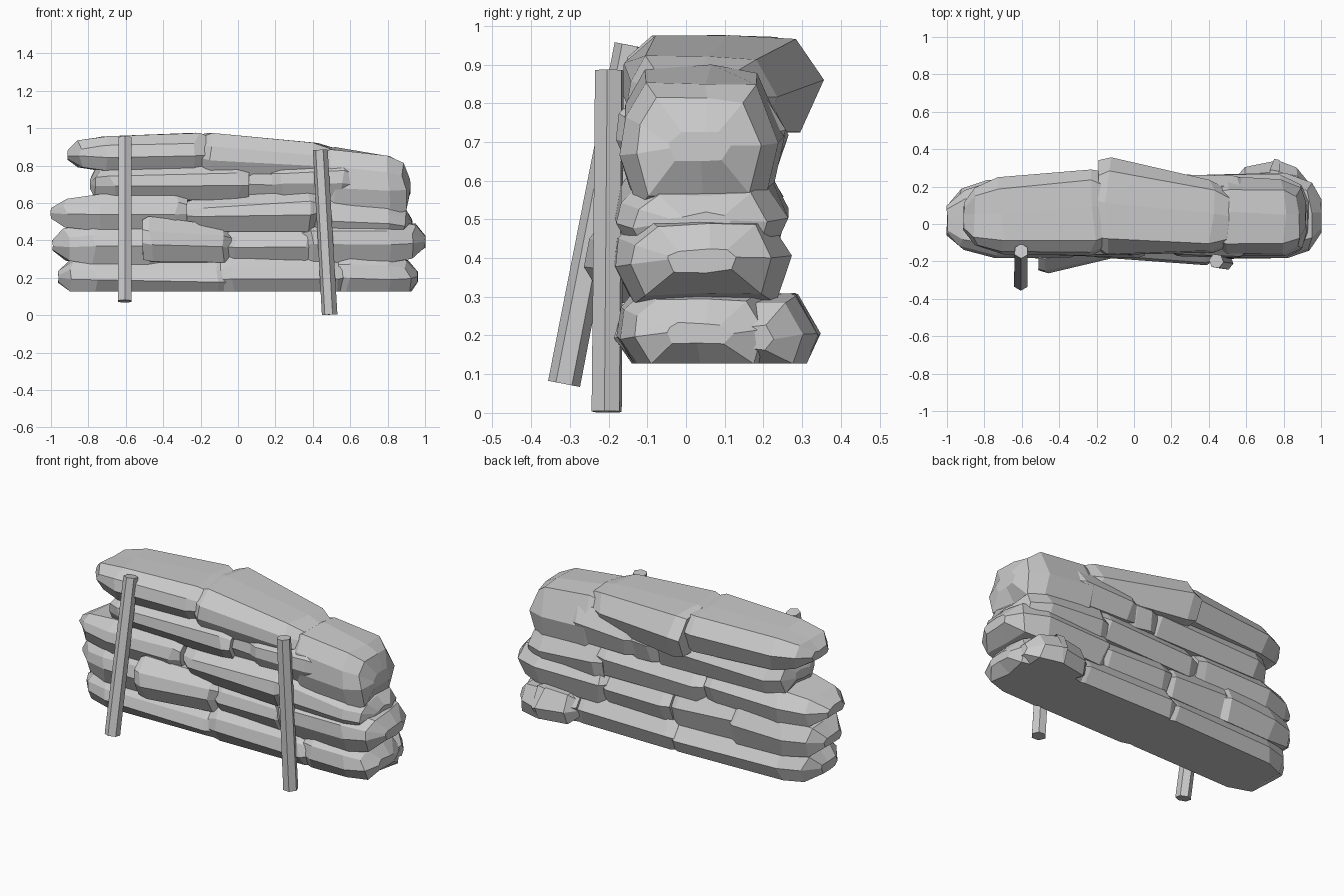
import bpy, bmesh, random
from mathutils import Vector

if "Cube" in bpy.data.objects:
    bpy.data.objects.remove(bpy.data.objects["Cube"])

random.seed(11)
BASE = 0.127  # flat underside of the wall
SECTION = [(-.78, -1), (-1, -.15), (-.94, .45), (-.68, 1), (.1, 1),
           (.72, .95), (1, .05), (.82, -1), (0, -1)]


def end_rings(taper):
    # Distance in from the end, depth scale, height scale
    if taper:
        return [(0, .38, .25), (.32 * taper, .78, .8), (taper, .99, 1)]
    return [(0, .9, .86), (.05, 1, 1)]


def mesh_object(name, rings):
    bm = bmesh.new()
    loops = [[bm.verts.new(p) for p in ring] for ring in rings]
    n = len(loops[0])
    for a, b in zip(loops, loops[1:]):
        for i in range(n):
            bm.faces.new((a[i], a[(i + 1) % n], b[(i + 1) % n], b[i]))
    bm.faces.new(loops[0])
    bm.faces.new(loops[-1])
    bmesh.ops.recalc_face_normals(bm, faces=bm.faces)
    me = bpy.data.meshes.new(name)
    bm.to_mesh(me)
    bm.free()
    ob = bpy.data.objects.new(name, me)
    bpy.context.collection.objects.link(ob)
    return ob


def stone(name, x0, x1, back, z0, top, taper=(0, 0), front=(-.18, -.18)):
    # back, top and front are (left, right) pairs, blended along the stone
    length = x1 - x0
    stations = [(x0 + d, a, b) for d, a, b in end_rings(taper[0])]
    stations += [(x1 - d, a, b) for d, a, b in reversed(end_rings(taper[1]))]
    rings = []
    for k, (x, sy, sz) in enumerate(stations):
        t = (x - x0) / length
        yf = front[0] + (front[1] - front[0]) * t
        yb = back[0] + (back[1] - back[0]) * t
        zt = top[0] + (top[1] - top[0]) * t
        cy, hy = (yf + yb) / 2, (yb - yf) / 2 * sy
        cz, hz = (z0 + zt) / 2, (zt - z0) / 2 * sz
        jx = .004 if k in (0, len(stations) - 1) else .02
        ring = []
        for u, v in SECTION:
            z = cz + v * hz + random.uniform(-.007, .007)
            ring.append((x + random.uniform(-jx, jx),
                         cy + u * hy + random.uniform(-.008, .008),
                         max(z, BASE)))
        rings.append(ring)
    return mesh_object(name, rings)


def post(name, bottom, top, radius):
    a, b = Vector(bottom), Vector(top)
    d = b - a
    bpy.ops.mesh.primitive_cone_add(vertices=6, radius1=radius, radius2=radius * .95,
                                    depth=d.length, location=(a + b) / 2)
    ob = bpy.context.object
    ob.name = name
    ob.rotation_euler = d.to_track_quat('Z', 'Y').to_euler()


# Bottom course, cut flat underneath
stone("bottom_stone_left", -.96, -.05, (.23, .26), .10, (.31, .29), (.2, 0))
stone("bottom_stone_middle", -.09, .57, (.26, .26), .10, (.32, .32))
stone("bottom_stone_right", .54, .96, (.27, .25), .10, (.34, .31), (0, .16))
stone("bottom_stone_back", .52, .93, (.345, .345), .09, (.32, .30), (.24, .2), (-.05, -.05))

# Second course
stone("second_stone_left", -.99, -.43, (.24, .24), .27, (.48, .51), (.22, 0))
stone("second_stone_jutting", -.51, .01, (.23, .25), .28, (.53, .46), (0, .1), (-.28, -.16))
stone("second_stone_middle", -.06, .42, (.26, .24), .28, (.48, .48), front=(-.16, -.17))
stone("second_stone_right", .29, 1.0, (.26, .28), .28, (.51, .51), (.12, .2), (-.19, -.19))

# Third course
stone("third_stone_left", -1.0, -.27, (.23, .23), .45, (.64, .66), (.26, 0))
stone("third_stone_middle", -.30, .43, (.25, .26), .45, (.62, .67), (.1, 0), (-.17, -.22))
stone("third_stone_right", .38, .93, (.27, .26), .40, (.66, .58), (0, .14), (-.18, -.18))

# Fourth course
stone("fourth_stone_left", -.79, .06, (.23, .25), .61, (.80, .81), (.12, 0), (-.16, -.18))
stone("fourth_stone_middle", .02, .24, (.25, .25), .61, (.81, .81), front=(-.14, -.14))
stone("fourth_stone_right", .18, .60, (.27, .25), .61, (.82, .83), front=(-.17, -.18))
stone("upper_stone_right", .46, .92, (.25, .24), .53, (.90, .84), (0, .12), (-.17, -.17))

# Top course
stone("top_stone_left", -.91, -.17, (.23, .30), .77, (.95, .975), (.2, 0), (-.16, -.17))
stone("top_stone_middle", -.19, .58, (.36, .20), .72, (.98, .90), (0, .16), (-.17, -.16))

# Leaning support posts
post("left_post", (-.605, -.315, .075), (-.603, -.145, .95), .042)
post("right_post", (.49, -.205, .003), (.44, -.198, .885), .042)
